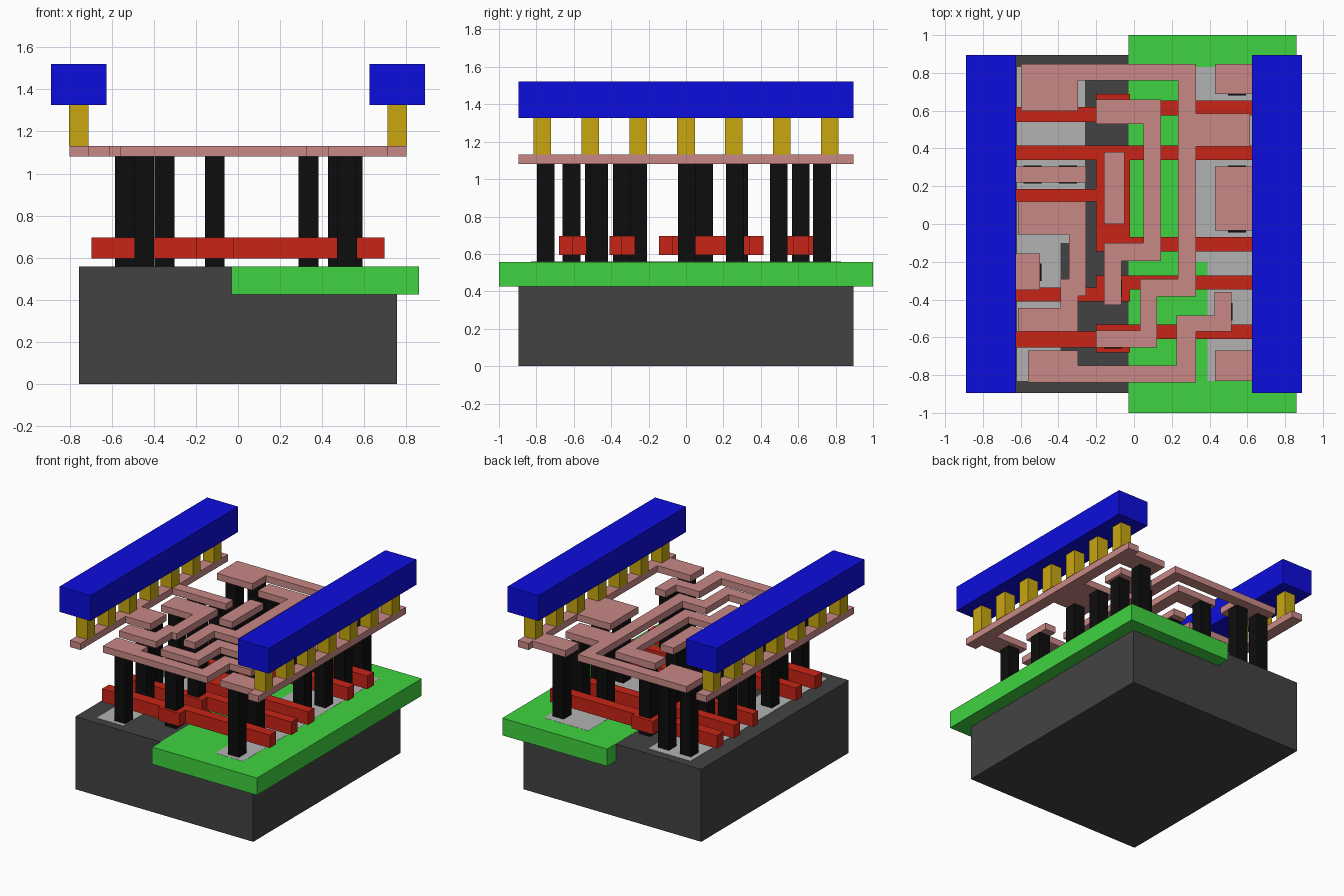
import bpy, bmesh


def material(name, r, g, b):
    m = bpy.data.materials.new(name)
    m.diffuse_color = (r, g, b, 1)
    return m


DARK = material("dark_grey", 0.055, 0.055, 0.055)
LIGHT = material("light_grey", 0.45, 0.45, 0.45)
GREEN = material("green", 0.05, 0.65, 0.05)
RED = material("red", 0.58, 0.018, 0.008)
BLACK = material("black", 0.004, 0.004, 0.004)
PINK = material("pink", 0.58, 0.25, 0.24)
YELLOW = material("yellow", 0.58, 0.39, 0.005)
BLUE = material("blue", 0.004, 0.004, 0.72)


def slab(name, path, z0, z1, mat):
    """Extrude a right-angled outline; path alternates x, y, x, y at each turn."""
    xs, ys = path[0::2], path[1::2]
    pts = []
    for i in range(len(xs)):
        pts += [(xs[i], ys[i]), (xs[(i + 1) % len(xs)], ys[i])]
    bm = bmesh.new()
    face = bm.faces.new([bm.verts.new((x, y, z0)) for x, y in pts])
    ext = bmesh.ops.extrude_face_region(bm, geom=[face], use_keep_orig=True)
    top = [v for v in ext["geom"] if isinstance(v, bmesh.types.BMVert)]
    bmesh.ops.translate(bm, verts=top, vec=(0, 0, z1 - z0))
    bmesh.ops.recalc_face_normals(bm, faces=bm.faces)
    mesh = bpy.data.meshes.new(name)
    bm.to_mesh(mesh)
    bm.free()
    mesh.materials.append(mat)
    obj = bpy.data.objects.new(name, mesh)
    bpy.context.collection.objects.link(obj)


def box(name, x0, x1, y0, y1, z0, z1, mat):
    slab(name, [x0, y0, x1, y1], z0, z1, mat)


def post(name, x, y, z0, z1, mat, h=0.047):
    box(name, x - h, x + h, y - h, y + h, z0, z1, mat)


# Layer heights
BASE, GATE0, GATE1, WIRE0, WIRE1, RAIL0, RAIL1 = 0.557, 0.595, 0.695, 1.08, 1.131, 1.326, 1.521

# Base block, well plate and the active areas flush with the surface
box("base_block", -0.756, 0.756, -0.895, 0.895, 0, BASE, DARK)
box("well_plate", -0.03, 0.861, -1, 1, 0.426, BASE + 0.001, GREEN)
slab("left_active_area", [-0.62, 0.83, -0.26, -0.1, -0.39, -0.83], 0.5, BASE + 0.002, LIGHT)
slab("right_active_area", [0.625, 0.83, 0.25, -0.2, 0.39, -0.83], 0.5, BASE + 0.002, LIGHT)

# Red gate bars
gates = [
    [-0.697, 0.62, -0.2, 0.687, -0.02, 0.655, 0.697, 0.575, -0.02, 0.53, -0.2, 0.54],
    [-0.697, 0.415, 0.697, 0.34, -0.02, -0.07, 0.697, -0.145, -0.2, 0.12, -0.697, 0.185, -0.2, 0.34],
    [-0.697, -0.337, -0.2, -0.273, 0.697, -0.348, -0.02, -0.41],
    [-0.697, -0.57, -0.2, -0.533, 0.697, -0.61, -0.02, -0.68, -0.2, -0.655],
]
for i, path in enumerate(gates):
    slab(f"gate_bar_{i + 1}", path, GATE0, GATE1, RED)

# Black contact posts
posts = [
    (-0.537, 0.727), (-0.35, 0.727), (-0.537, 0.262), (-0.35, 0.262),
    (-0.537, 0.03), (-0.35, 0.03), (-0.537, -0.255), (-0.446, -0.493), (-0.446, -0.75),
    (-0.111, 0.613), (-0.111, 0.285), (-0.111, 0.097), (-0.111, -0.343), (-0.111, -0.612),
    (0.335, 0.495), (0.545, 0.495), (0.545, 0.727), (0.545, 0.262), (0.545, 0.003),
    (0.474, -0.464), (0.518, -0.75),
]
for i, (x, y) in enumerate(posts):
    post(f"contact_post_{i + 1}", x, y, BASE, WIRE0, BLACK)

# Pink wiring layer
wires = {
    "long_wire": [-0.598, 0.846, 0.328, 0.586, 0.614, 0.411, 0.328, -0.385, 0.122, -0.655,
                  -0.2, -0.565, 0.032, -0.29, 0.233, 0.76, -0.296, 0.597],
    "inner_wire": [-0.2, 0.66, 0.143, -0.195, -0.065, -0.43, -0.16, -0.1, 0.05, 0.53],
    "centre_pad": [-0.16, 0.38, -0.05, 0],
    "left_wire": [-0.614, 0.12, -0.255, -0.38, -0.296, -0.57, -0.614, -0.445,
                  -0.39, -0.29, -0.345, -0.055],
    "front_wire": [-0.56, -0.67, -0.296, -0.75, 0.225, -0.485, 0.425, -0.36,
                   0.515, -0.57, 0.328, -0.84],
    "left_wire_rail": [-0.801, 0.895, -0.711, 0.305, -0.255, 0.22, -0.711, -0.155,
                       -0.497, -0.35, -0.711, -0.895],
    "right_wire_rail": [0.801, 0.895, 0.711, 0.846, 0.43, 0.687, 0.711, 0.305,
                        0.43, -0.035, 0.711, -0.67, 0.43, -0.83, 0.711, -0.895],
}
for name, path in wires.items():
    slab(name, path, WIRE0, WIRE1, PINK)

# Yellow posts carrying the two blue power rails
for side, s in (("left", -1), ("right", 1)):
    for i in range(7):
        post(f"{side}_rail_post_{i + 1}", s * 0.757, (i - 3) * 0.256, WIRE1, RAIL0, YELLOW)
    box(f"{side}_power_rail", s * 0.626, s * 0.889, -0.895, 0.895, RAIL0, RAIL1, BLUE)
